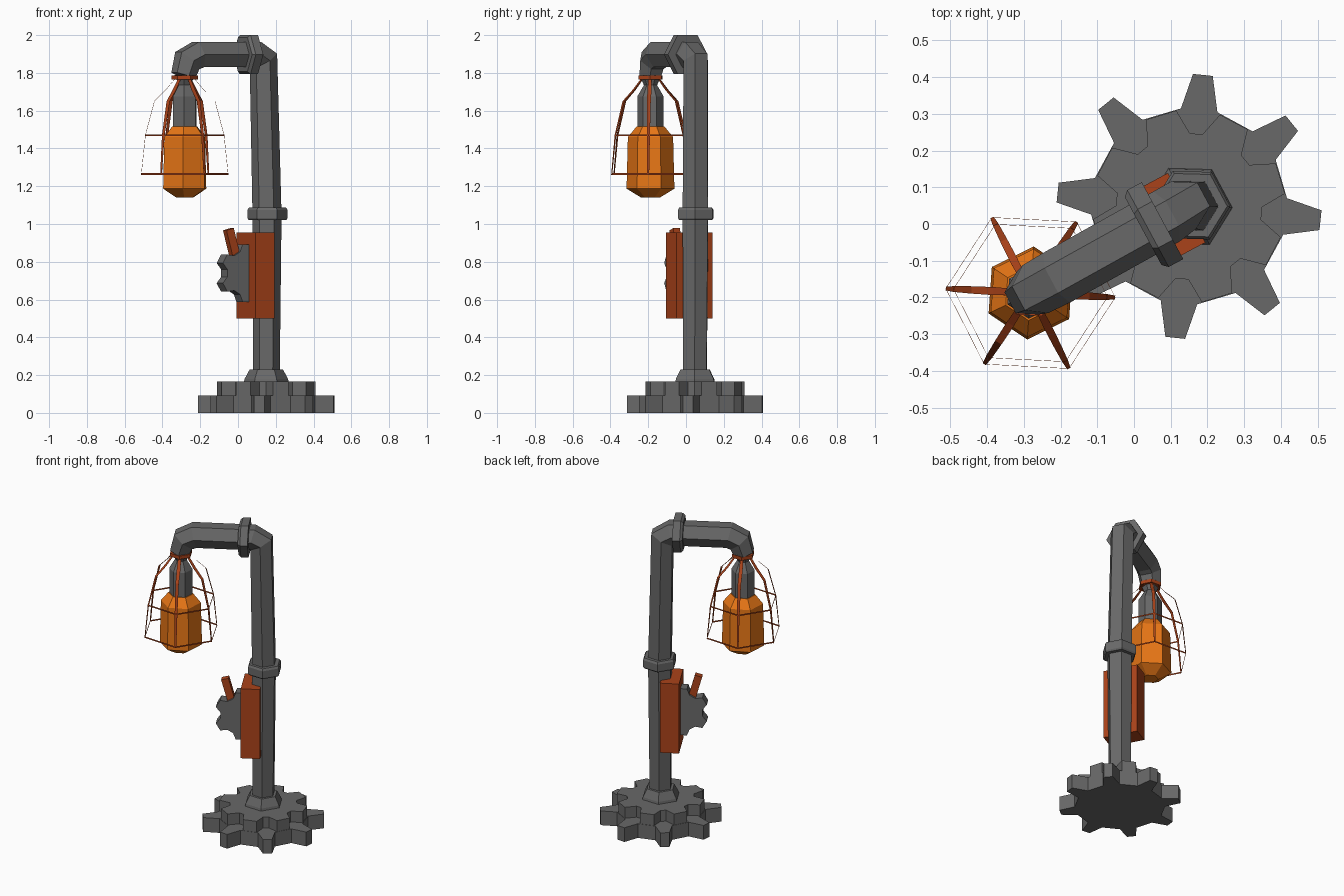
import bpy, bmesh, math
from mathutils import Vector

if "Cube" in bpy.data.objects:
    bpy.data.objects.remove(bpy.data.objects["Cube"])

def mat(name, rgb):
    m = bpy.data.materials.new(name)
    m.diffuse_color = (*rgb, 1)
    m.use_nodes = True
    m.node_tree.nodes["Principled BSDF"].inputs["Base Color"].default_value = m.diffuse_color
    return m

IRON = mat("iron_grey", (0.14, 0.14, 0.14))
RUST = mat("rust_red", (0.4, 0.055, 0.01))
AMBER = mat("amber_glass", (0.82, 0.185, 0.008))

# Arm plane: everything hangs off the pole along direction D
X, Y, Z = Vector((1, 0, 0)), Vector((0, 1, 0)), Vector((0, 0, 1))
D = Vector((-0.88, -0.474, 0)).normalized()
L = D.cross(Z)
POLE = Vector((0.15, 0.048, 0))

def P(s, z):
    return POLE + D * s + Z * z

def finish(name, bm, material):
    bmesh.ops.recalc_face_normals(bm, faces=bm.faces)
    me = bpy.data.meshes.new(name)
    bm.to_mesh(me)
    bm.free()
    me.materials.append(material)
    ob = bpy.data.objects.new(name, me)
    bpy.context.collection.objects.link(ob)
    return ob

def skin(name, rings, material):
    """Join equal rings of points into a capped solid."""
    bm = bmesh.new()
    vr = [[bm.verts.new(p) for p in r] for r in rings]
    n = len(vr[0])
    for a, b in zip(vr, vr[1:]):
        for i in range(n):
            j = (i + 1) % n
            bm.faces.new((a[i], a[j], b[j], b[i]))
    bm.faces.new(vr[0])
    bm.faces.new(vr[-1])
    return finish(name, bm, material)

def lathe(name, centre, axis, side, profile, material, phase=0, n=6):
    """Six sided turned part; profile is (distance along axis, radius)."""
    up = axis.cross(side)
    rings = []
    for h, r in profile:
        rings.append([centre + axis * h + (side * math.cos(a) + up * math.sin(a)) * r
                      for a in (phase + math.tau * i / n for i in range(n))])
    return skin(name, rings, material)

def tube(name, pts, radii, material):
    """Six sided mitred pipe lying in the arm plane."""
    rings = []
    for i, p in enumerate(pts):
        a = (p - pts[i - 1]).normalized() if i else (pts[1] - p).normalized()
        b = (pts[i + 1] - p).normalized() if i < len(pts) - 1 else a
        t = (a + b).normalized()
        up = t.cross(L).normalized() / t.dot(a)
        rings.append([p + radii[i] * (L * math.cos(k * math.pi / 3) + up * math.sin(k * math.pi / 3))
                      for k in range(6)])
    return skin(name, rings, material)

def gear(name, centre, ax, ay, az, root, tip, base_w, tip_w, h, phase, material, teeth=8):
    """Toothed wheel in the ax/ay plane, thickness h along az."""
    ring = []
    for k in range(teeth):
        a = phase + math.tau * k / teeth
        r = ax * math.cos(a) + ay * math.sin(a)
        t = ay * math.cos(a) - ax * math.sin(a)
        ring += [centre + r * root - t * base_w, centre + r * tip - t * tip_w,
                 centre + r * tip + t * tip_w, centre + r * root + t * base_w]
    return skin(name, [ring, [p + az * h for p in ring]], material)

def block(name, centre, ax, ay, az, size, material):
    bm = bmesh.new()
    bmesh.ops.create_cube(bm, size=1)
    for v in bm.verts:
        v.co = centre + ax * v.co.x * size[0] + ay * v.co.y * size[1] + az * v.co.z * size[2]
    return finish(name, bm, material)

# Base gears and foot
gear("base_gear", P(0, 0), X, Y, Z, 0.263, 0.36, 0.05, 0.027, 0.093, math.radians(-6), IRON)
gear("upper_base_gear", P(0, 0.093), X, Y, Z, 0.19, 0.26, 0.06, 0.043, 0.072, math.radians(17), IRON)
lathe("pole_foot", P(0, 0.165), Z, L, [(0, 0.118), (0.015, 0.115), (0.065, 0.088)], IRON)

# Pole and arm in one bent pipe
tube("pole_and_arm",
     [P(0, 0.2), P(-0.004, 1.05), P(0.012, 1.865) + L * 0.01, P(0.067, 1.897) + L * 0.005,
      P(0.41, 1.897), P(0.475, 1.865), P(0.5, 1.785)],
     [0.071, 0.077, 0.073, 0.077, 0.077, 0.074, 0.065], IRON)
lathe("pole_collar", P(-0.007, 1.02), Z, L, [(0, 0.098), (0.01, 0.106), (0.055, 0.106), (0.068, 0.098)], IRON)
lathe("arm_collar", P(0.082, 1.897), D, L, [(0, 0.119), (0.045, 0.119), (0.06, 0.105)], IRON)

# Switch box with half sunk gear and lever
block("switch_box", P(0.065, 0.728), D, L, Z, (0.115, 0.215, 0.455), RUST)
gear("switch_gear", P(0.135, 0.74) - L * 0.035, D, Z, L, 0.112, 0.152, 0.042, 0.026, 0.07,
     math.radians(30), IRON, 6)
lean = (D * 0.04 + Z * 0.145).normalized()
block("switch_lever", P(0.207, 0.895), lean.cross(L), L, lean, (0.045, 0.04, 0.16), RUST)

# Lamp: cap ring, socket and bulb
C = Vector((-0.282, -0.188, 0))
lathe("cage_ring", C + Z * 1.765, Z, X, [(0, 0.07), (0.022, 0.07)], RUST, math.radians(-3))
lathe("socket", C, Z, X, [(1.5, 0.07), (1.675, 0.07), (1.735, 0.035), (1.79, 0.06)], IRON, math.radians(26))
lathe("bulb", C, Z, X, [(1.14, 0.05), (1.187, 0.127), (1.46, 0.12), (1.515, 0.075)], AMBER, math.radians(26))

# Cage: six flat tapering ribs (radius, height, half width)
RIB = [(0.05, 1.77, 0.009), (0.1, 1.71, 0.011), (0.16, 1.65, 0.01), (0.208, 1.47, 0.008), (0.23, 1.26, 0.005)]
for k in range(6):
    a = math.radians(-3 + 60 * k)
    r, t = Vector((math.cos(a), math.sin(a), 0)), Vector((-math.sin(a), math.cos(a), 0))
    skin(f"cage_rib_{k + 1}",
         [[C + Z * z + r * (q + o) + t * (w * sgn)
           for o, sgn in ((0, -1), (0, 1), (0.001, 1), (0.001, -1))] for q, z, w in RIB], RUST)

# Cage: two thin hexagonal hoops
for name, z, q in (("cage_hoop_upper", 1.47, 0.21), ("cage_hoop_lower", 1.265, 0.231)):
    corners = [C + Z * z + Vector((math.cos(a), math.sin(a), 0)) * q
               for a in (math.radians(-3 + 60 * k) for k in range(6))]
    for k in range(6):
        a, b = corners[k - 1], corners[k]
        d = (b - a).normalized()
        block(f"{name}_{k + 1}", (a + b) / 2, d, Z.cross(d), Z, ((b - a).length, 0.001, 0.009), RUST)
